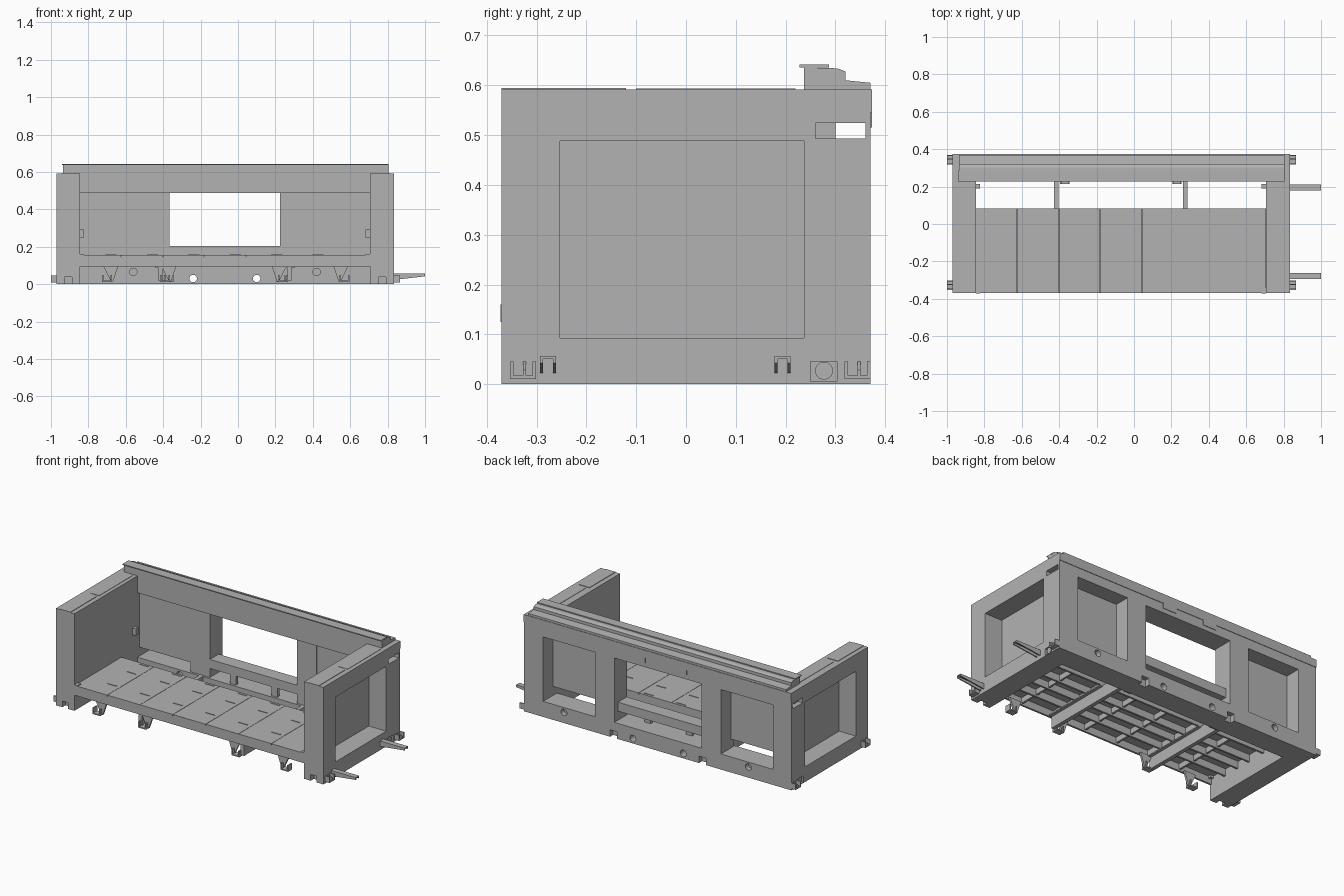
import bpy, bmesh
from mathutils import Matrix, Vector

if "Cube" in bpy.data.objects:
    bpy.data.objects.remove(bpy.data.objects["Cube"], do_unlink=True)

steel = bpy.data.materials.new("grey_steel")
steel.use_nodes = True
colour = (0.45, 0.45, 0.45, 1)
steel.diffuse_color = colour
steel.node_tree.nodes["Principled BSDF"].inputs["Base Color"].default_value = colour


def finish(name, bm):
    mesh = bpy.data.meshes.new(name)
    bmesh.ops.recalc_face_normals(bm, faces=bm.faces)
    bm.to_mesh(mesh)
    bm.free()
    ob = bpy.data.objects.new(name, mesh)
    bpy.context.collection.objects.link(ob)
    mesh.materials.append(steel)
    return ob


def boxes(name, *spans):
    """One object from boxes, each given as (x0, x1, y0, y1, z0, z1)."""
    bm = bmesh.new()
    for x0, x1, y0, y1, z0, z1 in spans:
        size = Matrix.Diagonal((x1 - x0, y1 - y0, z1 - z0, 1))
        place = Matrix.Translation(((x0 + x1) / 2, (y0 + y1) / 2, (z0 + z1) / 2))
        bmesh.ops.create_cube(bm, size=1, matrix=place @ size)
    return finish(name, bm)


def prism(name, points, direction):
    """Extrude a flat outline of 3D points along a direction."""
    bm = bmesh.new()
    face = bm.faces.new([bm.verts.new(p) for p in points])
    out = bmesh.ops.extrude_face_region(bm, geom=[face])
    moved = [v for v in out["geom"] if isinstance(v, bmesh.types.BMVert)]
    bmesh.ops.translate(bm, verts=moved, vec=Vector(direction))
    return finish(name, bm)


def cylinder(name, centre, radius, length, axis):
    bm = bmesh.new()
    turn = Matrix.Rotation(1.5708, 4, "X" if axis == "Y" else "Y")
    bmesh.ops.create_cone(bm, cap_ends=True, segments=24, radius1=radius, radius2=radius,
                          depth=length, matrix=Matrix.Translation(centre) @ turn)
    return finish(name, bm)


def cut(target, cutter):
    """Subtract the cutter from the target and discard it."""
    cutter.hide_render = True
    mod = target.modifiers.new("cut", "BOOLEAN")
    mod.object, mod.operation, mod.solver = cutter, "DIFFERENCE", "EXACT"
    graph = bpy.context.evaluated_depsgraph_get()
    mesh = bpy.data.meshes.new_from_object(target.evaluated_get(graph))
    target.modifiers.clear()
    target.data = mesh
    bpy.data.objects.remove(cutter, do_unlink=True)


def channel(name, x0, x1, y0, y1, z0, z1, along="X", t=0.007):
    """Upward-open U bracket running along X or Y."""
    if along == "X":
        sides = (x0, x1, y0, y0 + t, z0, z1), (x0, x1, y1 - t, y1, z0, z1)
    else:
        sides = (x0, x0 + t, y0, y1, z0, z1), (x1 - t, x1, y0, y1, z0, z1)
    return boxes(name, (x0, x1, y0, y1, z0, z0 + t), *sides)


IN_R, OUT_R, IN_L, OUT_L = -0.845, -0.97, 0.705, 0.835
FRONT, BACK, REAR = -0.37, 0.37, 0.237
TOP = 0.592

# End walls: solid blocks with a deep outer recess, a rear slot and foot notches
for side, inner, outer in (("right", IN_R, OUT_R), ("left", IN_L, OUT_L)):
    s = 1 if outer > 0 else -1
    lo, hi = min(inner, outer), max(inner, outer)
    mid = (lo + hi) / 2
    wall = boxes(side + "_wall", (lo, hi, FRONT, BACK, 0, TOP))
    edge, far = sorted((inner + s * 0.012, outer + s * 0.1))
    cut(wall, boxes("recess_cutter", (edge, far, -0.253, REAR, 0.093, 0.488)))
    cut(wall, boxes("slot_cutter", (lo - 0.1, hi + 0.1, 0.3, 0.36, 0.493, 0.524)))
    edge, far = sorted((outer - s * 0.03, outer + s * 0.1))
    cut(wall, boxes("pocket_cutter", (edge, far, 0.26, 0.31, 0.493, 0.524)))
    cut(wall, boxes("pipe_cutter", (edge, far, 0.25, 0.303, 0.005, 0.045)))
    cut(wall, boxes("notch_cutter", (mid - 0.02, mid + 0.02, -0.4, -0.34, -0.1, 0.038)))
    edge, far = sorted((outer - s * 0.06, outer - s * 0.005))
    cylinder(side + "_foot_pipe", ((edge + far) / 2, 0.277, 0.027), 0.018, far - edge, "X")
    boxes(side + "_wall_cap", (mid - 0.035, mid + 0.035, FRONT, -0.12, TOP, TOP + 0.003),
          (mid - 0.02, mid + 0.04, -0.1, 0.22, TOP, TOP + 0.002))

    # Small latches on the inner faces
    a, b = sorted((inner, inner - s * 0.022))
    boxes(side + "_latch", (a, b, 0.19, 0.215, 0.25, 0.292))
    boxes(side + "_front_catch", (a, b, -0.372, -0.34, 0.125, 0.16))

    # Corner lashing channels at the foot
    a, b = sorted((outer, outer + s * 0.03))
    for end, y in (("front", -0.353), ("rear", 0.318)):
        channel(f"{side}_{end}_corner_channel", a, b, y, y + 0.052, 0.01, 0.045)
        prism(f"{side}_{end}_corner_web", [(outer, y + 0.026, 0.01), (outer + s * 0.03, y + 0.026, 0.01),
              (outer + s * 0.03, y + 0.026, 0.028), (outer, y + 0.026, 0.045)], (0, 0.006, 0))

# Tapered lifting prongs: inverted channels on one end
for end, y in (("front", -0.293), ("rear", 0.178)):
    for part, y0 in (("near", y), ("far", y + 0.026)):
        prism(f"{end}_prong_{part}_side", [(0.83, y0, 0.022), (1, y0, 0.042),
              (1, y0, 0.055), (0.83, y0, 0.055)], (0, 0.006, 0))
    boxes(end + "_prong_top", (0.83, 1, y, y + 0.032, 0.05, 0.056))

# Lower rear rail, bored and notched
rail = boxes("lower_rear_rail", (IN_R, IN_L, REAR, BACK, 0, 0.095))
for x in (-0.24, 0.1):
    cut(rail, cylinder("bore_cutter", (x, 0.3, 0.03), 0.02, 0.4, "Y"))
for x in (-0.68, 0.565):
    cut(rail, cylinder("blind_cutter", (x, 0.37, 0.065), 0.02, 0.06, "Y"))
for x in (-0.56, 0.42):
    cut(rail, cylinder("blind_cutter", (x, 0.23, 0.065), 0.02, 0.06, "Y"))
for x in (-0.37, 0.23):
    cut(rail, boxes("notch_cutter", (x - 0.024, x + 0.024, 0.34, 0.5, -0.1, 0.042)))
    channel("rear_rail_bracket", x - 0.025, x + 0.025, 0.215, REAR, 0.012, 0.05, "Y")

# Upper rear rail: hollow tube with a skin plate and joint plates
boxes("upper_rear_rail", (IN_R, IN_L, REAR, 0.252, 0.488, TOP), (IN_R, IN_L, 0.362, BACK, 0.488, TOP),
      (IN_R, IN_L, 0.252, 0.362, 0.488, 0.493), (IN_R, IN_L, 0.252, 0.362, 0.58, TOP))
boxes("upper_rail_skin", (OUT_R, OUT_L, BACK, 0.373, 0.545, TOP))
for x in (-0.22, 0.06):
    boxes("rail_joint_plate", (x - 0.045, x + 0.045, BACK, 0.373, 0.515, 0.56))

# Stepped top beam
steps = [(0.237, TOP), (0.37, TOP), (0.37, 0.605), (0.32, 0.61), (0.32, 0.628), (0.303, 0.634), (0.237, 0.636)]
prism("top_beam", [(-0.935, y, z) for y, z in steps], (1.74, 0, 0))
boxes("top_beam_strip", (-0.94, 0.805, 0.228, 0.287, 0.636, 0.642))

# Rear posts, recessed panels and window sill
for side, post, panel in (("right", (-0.495, -0.365), (IN_R, -0.495)),
                          ("left", (0.225, 0.355), (0.355, IN_L))):
    boxes(side + "_rear_post", (*post, 0.25, BACK, 0.095, 0.488))
    boxes(side + "_rear_panel", (*panel, 0.255, 0.275, 0.15, 0.488))
boxes("window_sill", (-0.365, 0.225, 0.25, 0.335, 0.15, 0.205))
boxes("sill_tabs", (-0.23, -0.19, 0.25, 0.27, 0.09, 0.15), (0.05, 0.09, 0.25, 0.27, 0.09, 0.15))

# Floor: row of plates with narrow seams on a flanged tray
DECK_END = 0.082
count = 7
pitch = (IN_L - IN_R) / count
plates = [(IN_R + i * pitch + 0.001, IN_R + (i + 1) * pitch - 0.001, FRONT, DECK_END, 0.146, 0.155)
          for i in range(count)]
boxes("floor_plates", *plates)
boxes("floor_tray", (IN_R, IN_L, FRONT, DECK_END, 0.138, 0.146),
      (IN_R, IN_L, FRONT, FRONT + 0.012, 0.095, 0.146),
      (IN_R, IN_L, DECK_END - 0.012, DECK_END, 0.095, 0.146))
slots = []
for i in range(count - 1):
    x = IN_R + (i + 0.75) * pitch
    slots += [(x - 0.03, x + 0.03, y - 0.003, y + 0.003, 0.155, 0.158) for y in (-0.245, -0.055, 0.065)]
boxes("floor_slot_lips", *slots)

# Stiffening lattice below the floor
ribs = [(IN_R, IN_L, y - 0.006, y + 0.006, 0.095, 0.14) for y in (-0.245, -0.14, -0.045)]
ribs += [(IN_R + i * pitch - 0.006, IN_R + i * pitch + 0.006, FRONT, DECK_END, 0.105, 0.14)
         for i in range(1, count)]
boxes("floor_ribs", *ribs)

# Deep cross beams tying the floor to the rear rail
for side, x in (("right", -0.415), ("left", 0.275)):
    boxes(side + "_cross_beam", (x - 0.012, x + 0.012, -0.35, REAR, 0.02, 0.097))
    boxes(side + "_cross_beam_flange", (x - 0.03, x + 0.03, -0.35, DECK_END, 0.09, 0.097))

# Hanging front brackets with slanted gussets
for x, s in ((-0.7, 1), (-0.39, 1), (0.24, -1), (0.57, -1)):
    channel("front_bracket", x - 0.026, x + 0.026, -0.368, -0.33, 0.012, 0.05, "Y")
    prism("front_bracket_gusset", [(x + s * 0.02, -0.35, 0.015), (x + s * 0.032, -0.35, 0.015),
          (x + s * 0.06, -0.35, 0.097), (x - s * 0.02, -0.35, 0.097)], (0, 0.012, 0))
